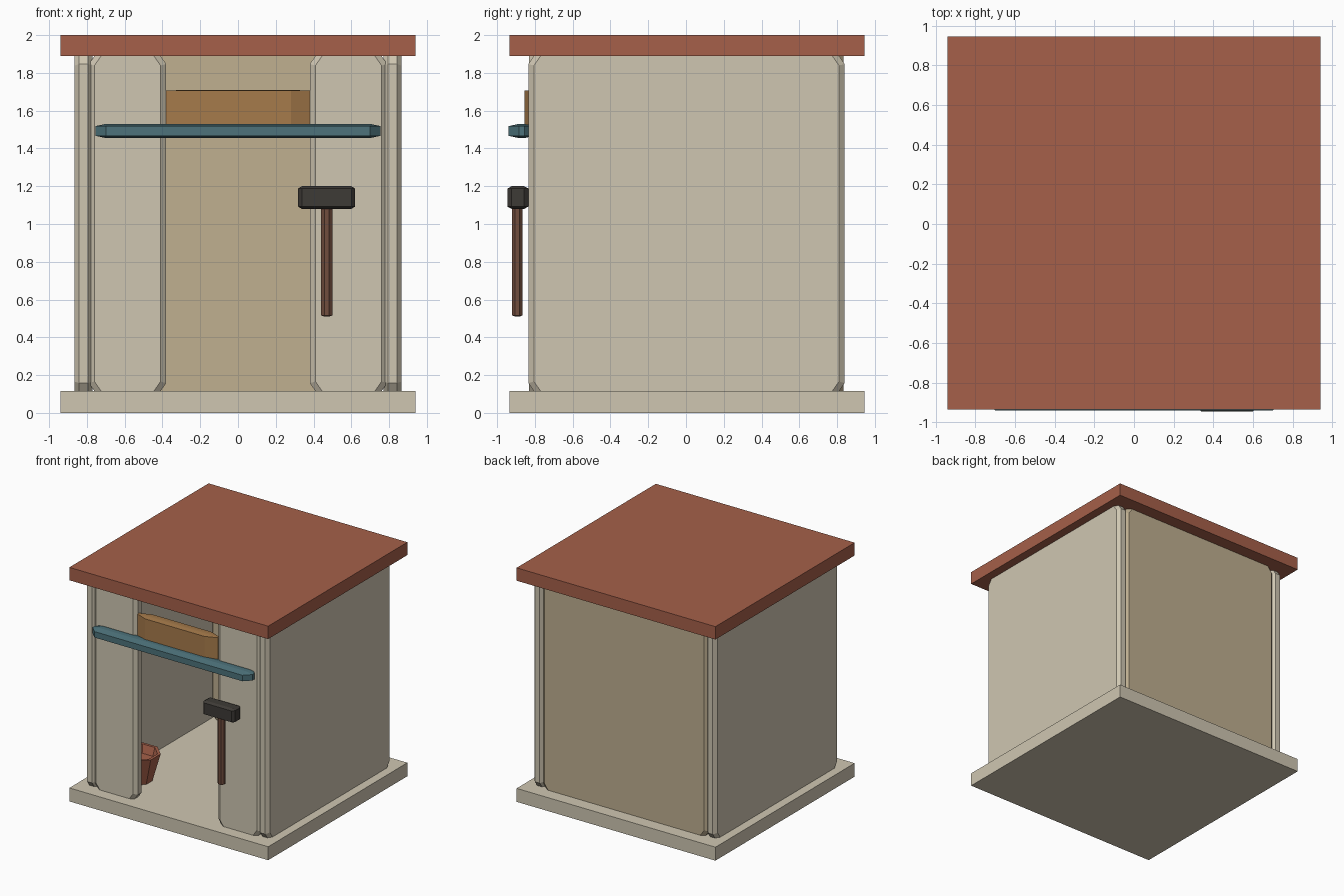
import bpy, bmesh, math
from mathutils import Vector, Matrix

if "Cube" in bpy.data.objects:
    bpy.data.objects.remove(bpy.data.objects["Cube"])


def material(name, rgb):
    m = bpy.data.materials.new(name)
    m.diffuse_color = [(c / 255) ** 2.2 for c in rgb] + [1]
    m.use_nodes = True
    m.node_tree.nodes["Principled BSDF"].inputs["Base Color"].default_value = m.diffuse_color
    return m


plaster = material("plaster", (206, 197, 176))
back_plaster = material("back_plaster", (190, 174, 143))
terracotta = material("terracotta", (164, 96, 75))
teal = material("teal", (78, 114, 122))
timber = material("timber", (165, 122, 76))
dark_wood = material("dark_wood", (112, 78, 64))
iron = material("iron", (64, 61, 57))


def finish(name, bm, mat):
    bmesh.ops.recalc_face_normals(bm, faces=bm.faces)
    me = bpy.data.meshes.new(name)
    bm.to_mesh(me)
    bm.free()
    me.materials.append(mat)
    ob = bpy.data.objects.new(name, me)
    bpy.context.collection.objects.link(ob)
    return ob


def hull(name, pts, mat):
    bm = bmesh.new()
    for p in pts:
        bm.verts.new(p)
    bmesh.ops.convex_hull(bm, input=bm.verts)
    bmesh.ops.dissolve_limit(bm, angle_limit=0.01, verts=bm.verts, edges=bm.edges)
    return finish(name, bm, mat)


def block(name, lo, hi, mat, chamfer=(0, 0, 0)):
    """Box with a separate chamfer size along each axis."""
    lo, hi = Vector(lo), Vector(hi)
    mid, half = (lo + hi) / 2, (hi - lo) / 2
    pts = []
    for s in [(a, b, c) for a in (-1, 1) for b in (-1, 1) for c in (-1, 1)]:
        for full in range(3):
            pts.append([mid[i] + s[i] * (half[i] - (0 if i == full else chamfer[i]))
                        for i in range(3)])
        if not any(chamfer):
            del pts[-2:]
    return hull(name, pts, mat)


def panel(name, lo, hi, mat, axis):
    """Wall slab with clipped corners and bevelled rims; axis is its thin direction."""
    lo, hi = Vector(lo), Vector(hi)
    mid, half = (lo + hi) / 2, (hi - lo) / 2
    side, cut = 1 - axis, 0.05
    pts = []
    for depth, inset_w, inset_z in ((half[axis], 0.03, 0.008), (half[axis] - 0.025, 0, 0)):
        w, h = half[side] - inset_w, half.z - inset_z
        for sd in (-1, 1):
            for sw in (-1, 1):
                for sz in (-1, 1):
                    for a, b in ((w, h - cut), (w - cut * 0.7, h)):
                        p = mid.copy()
                        p[axis] += sd * depth
                        p[side] += sw * a
                        p.z += sz * b
                        pts.append(p)
    return hull(name, pts, mat)


# Floor and roof slabs
block("floor_slab", (-0.94, -0.935, 0), (0.94, 0.945, 0.115), plaster)
block("roof_slab", (-0.94, -0.935, 1.89), (0.94, 0.945, 2), terracotta)

# Walls
Z0, Z1 = 0.108, 1.897
for s, tag in ((-1, "left"), (1, "right")):
    xs = sorted((s * 0.77, s * 0.866))
    panel(tag + "_wall", (xs[0], -0.835, Z0), (xs[1], 0.84, Z1), plaster, 0)
    xs = sorted((s * 0.38, s * 0.79))
    panel(tag + "_front_wall", (xs[0], -0.832, Z0), (xs[1], -0.735, Z1), plaster, 1)
panel("back_wall", (-0.785, 0.74, Z0), (0.785, 0.835, Z1), back_plaster, 1)

# Board over the doorway and awning shelf
block("door_board", (-0.38, -0.855, 1.47), (0.38, -0.755, 1.71), timber, (0.1, 0.04, 0.004))
block("awning", (-0.755, -0.94, 1.455), (0.755, -0.80, 1.53), teal, (0.055, 0.055, 0.012))

# Hammer hanging on the front
block("hammer_head", (0.318, -0.945, 1.08), (0.62, -0.835, 1.20), iron, (0.02, 0.022, 0.012))
block("hammer_handle", (0.44, -0.92, 0.51), (0.50, -0.865, 1.09), dark_wood, (0.017, 0.016, 0.006))

# Flared bucket inside, left of the door
bm = bmesh.new()
rings = []
for r, z in ((0.11, 0.115), (0.175, 0.35), (0.15, 0.35), (0.13, 0.28)):
    rings.append([bm.verts.new((-0.59 + r * math.cos(a), -0.5 + r * math.sin(a), z))
                  for a in (math.tau * (i + 0.5) / 8 for i in range(8))])
for a, b in zip(rings, rings[1:]):
    for i in range(8):
        j = (i + 1) % 8
        bm.faces.new((a[i], a[j], b[j], b[i]))
bm.faces.new(rings[0])
bm.faces.new(rings[-1])
finish("bucket", bm, terracotta)
